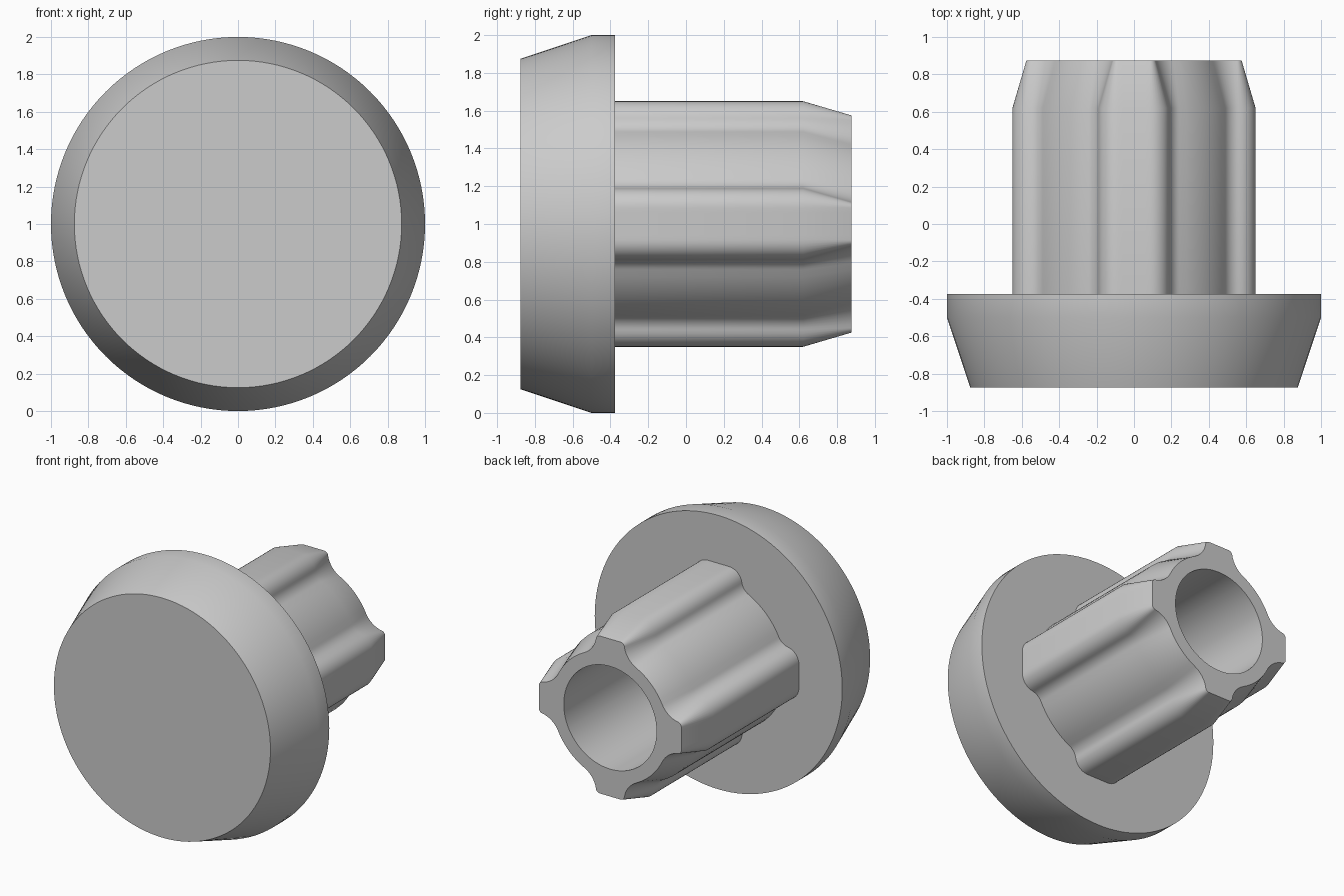
import bpy
import bmesh
from math import sin, cos, pi, radians, atan2, hypot

cube = bpy.data.objects.get("Cube")
if cube:
    bpy.data.objects.remove(cube)

AXIS_Z = 1.0

# Single plain grey
grey = bpy.data.materials.new("plain grey")
grey.use_nodes = True
colour = (0.6, 0.6, 0.6, 1)
grey.diffuse_color = colour
grey.node_tree.nodes["Principled BSDF"].inputs["Base Color"].default_value = colour


def arc(cx, cz, r, start, end, steps):
    """Points along an arc, including both ends."""
    angles = [start + (end - start) * i / steps for i in range(steps + 1)]
    return [(cx + r * cos(a), cz + r * sin(a)) for a in angles]


def circle(r, n):
    return arc(0, 0, r, 0, 2 * pi * (n - 1) / n, n - 1)


def lobed_outline(inset):
    """Four rounded lobes joined by fillets to a round core, shrunk by inset."""
    cx, cz, convex, concave, side = 0.085, 0.545, 0.105, 0.1, radians(9)
    fx = cx + (convex + concave) * cos(side)
    fz = cz + (convex + concave) * sin(side)
    core = hypot(fx, fz) - concave - inset
    root = atan2(fz, fx)
    half = [(x, cz + convex - inset) for x in (0, 0.03, 0.06)]
    half += arc(cx, cz, convex - inset, pi / 2, side, 8)
    half += arc(fx, fz, concave + inset, side + pi, root + pi, 8)[1:]
    half += arc(0, 0, core, root, pi / 4, 4)[1:]
    # Mirror over the diagonal to get one quarter, then turn it four times
    quarter = half + [(z, x) for x, z in reversed(half[1:-1])]
    outline = []
    for _ in range(4):
        outline += quarter
        quarter = [(z, -x) for x, z in quarter]
    return outline


def loft(name, sections, capped):
    """Skin a list of (y, outline) sections; close with caps or into a ring."""
    bm = bmesh.new()
    rings = [[bm.verts.new((x, y, z + AXIS_Z)) for x, z in pts] for y, pts in sections]
    pairs = list(zip(rings, rings[1:]))
    if capped:
        bm.faces.new(rings[0])
        bm.faces.new(rings[-1])
    else:
        pairs.append((rings[-1], rings[0]))
    for a, b in pairs:
        for i in range(len(a)):
            j = (i + 1) % len(a)
            bm.faces.new((a[i], a[j], b[j], b[i]))
    bmesh.ops.recalc_face_normals(bm, faces=bm.faces)
    mesh = bpy.data.meshes.new(name)
    bm.to_mesh(mesh)
    bm.free()
    mesh.materials.append(grey)
    obj = bpy.data.objects.new(name, mesh)
    bpy.context.collection.objects.link(obj)
    bpy.ops.object.select_all(action="DESELECT")
    obj.select_set(True)
    bpy.context.view_layer.objects.active = obj
    bpy.ops.object.shade_smooth_by_angle(angle=radians(30))
    return obj


# Round head with a tapered front
loft("round_head", [(y, circle(r, 128)) for y, r in
                    ((-0.875, 0.875), (-0.5, 1), (-0.375, 1))], True)

# Hollow lobed shaft with a drafted tip, its root sunk into the head
body, tip = lobed_outline(0), lobed_outline(0.075)
bore = [(0.375 * x / hypot(x, z), 0.375 * z / hypot(x, z)) for x, z in tip]
loft("lobed_shaft", [(-0.4, body), (0.62, body), (0.875, tip),
                     (0.875, bore), (-0.4, bore)], False)
